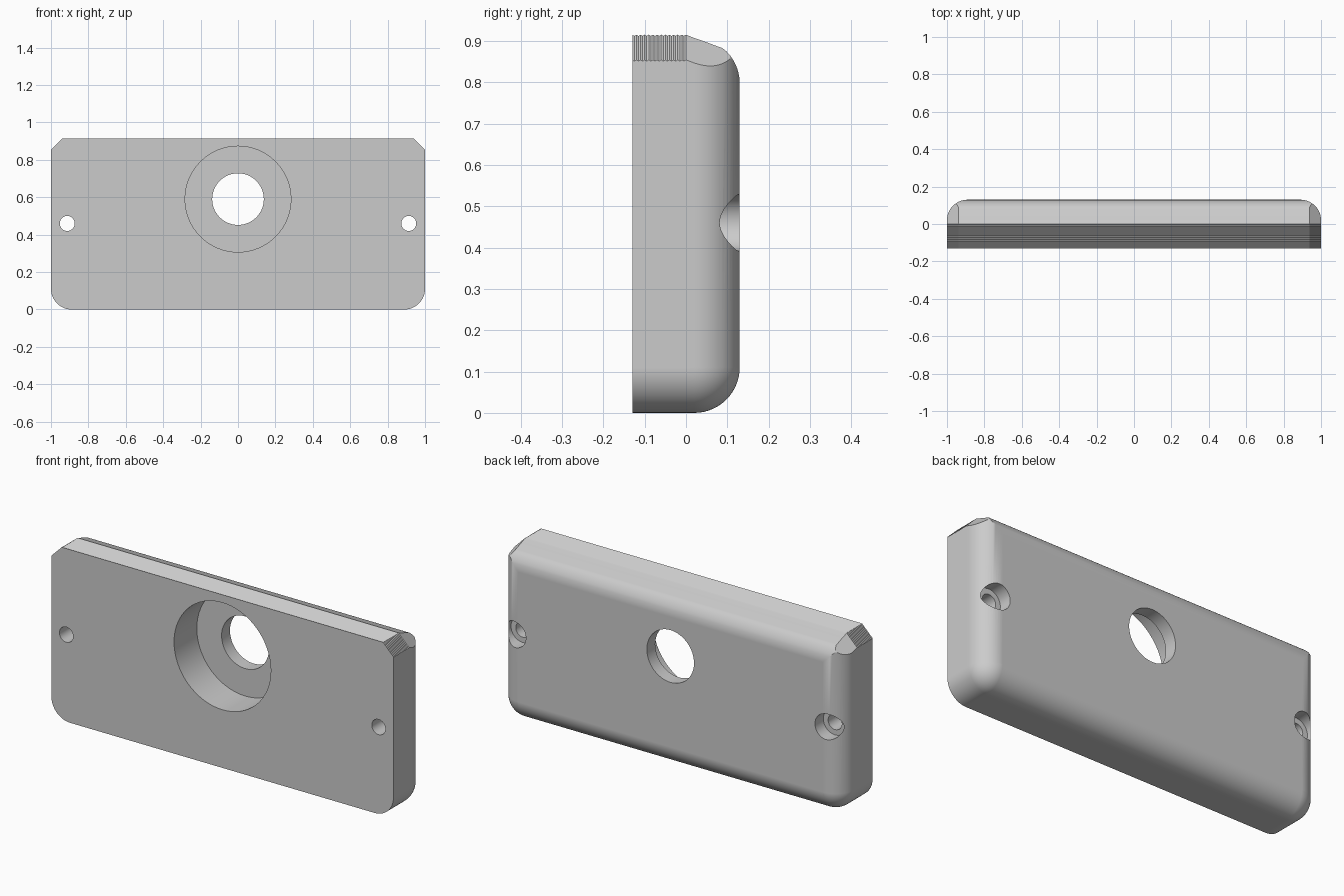
import bpy
import bmesh
from math import sin, cos, pi, radians

cube = bpy.data.objects.get("Cube")
if cube:
    bpy.data.objects.remove(cube, do_unlink=True)

FRONT, BACK = -0.13, 0.13
RADIUS = 0.11
HEIGHT = 0.915
CHAMFER = 0.061
SLOPE = 0.37
TEETH = 13
STEPS = 14

grey = bpy.data.materials.new("plain grey")
grey.use_nodes = True
grey.diffuse_color = (0.6, 0.6, 0.6, 1)
grey.node_tree.nodes["Principled BSDF"].inputs["Base Color"].default_value = (0.6, 0.6, 0.6, 1)


def section(inset, drop, limit):
    """Outline across the plate: round bottom corners, chamfered top corners."""
    r = RADIUS - inset
    half = []
    for i in range(STEPS + 1):
        a = -pi / 2 + pi / 2 * i / STEPS
        half.append((1 - RADIUS + r * cos(a), RADIUS + r * sin(a)))
    side = 1 - inset
    top = min(HEIGHT - drop, limit)
    diagonal = 1 + HEIGHT - CHAMFER - drop
    half.append((side, min(top, diagonal - side)))
    half.append((min(side, diagonal - top), top))
    return half + [(-x, z) for x, z in reversed(half)]


# Sections from front to back: ribbed top, then sloped top and rounded back edges
layers = []
for i in range(2 * TEETH + 1):
    y = FRONT * (1 - i / (2 * TEETH))
    layers.append((y, section(0, 0.003 * (i % 2), 2)))
for i in range(STEPS + 1):
    a = pi / 2 * i / STEPS
    y = BACK - RADIUS + RADIUS * sin(a)
    inset = RADIUS * (1 - cos(a))
    layers.append((y, section(inset, SLOPE * y, 0.907 - inset)))

bm = bmesh.new()
rings = [[bm.verts.new((x, y, z)) for x, z in pts] for y, pts in layers]
for a, b in zip(rings, rings[1:]):
    for i in range(len(a)):
        j = (i + 1) % len(a)
        bm.faces.new((a[i], a[j], b[j], b[i]))
bm.faces.new(rings[0])
bm.faces.new(rings[-1])
bmesh.ops.remove_doubles(bm, verts=bm.verts[:], dist=0.0001)
bmesh.ops.recalc_face_normals(bm, faces=bm.faces[:])
mesh = bpy.data.meshes.new("plate_body")
bm.to_mesh(mesh)
bm.free()
body = bpy.data.objects.new("plate_body", mesh)
bpy.context.collection.objects.link(body)
mesh.materials.append(grey)


def bore(x, z, radius, y0, y1):
    """Cut a round hole running front to back between y0 and y1."""
    bpy.ops.mesh.primitive_cylinder_add(
        vertices=64, radius=radius, depth=y1 - y0,
        location=(x, (y0 + y1) / 2, z), rotation=(pi / 2, 0, 0))
    cutter = bpy.context.object
    cutter.name = "hole_cutter"
    cutter.hide_render = True
    cutter.data.materials.append(grey)
    mod = body.modifiers.new("hole", "BOOLEAN")
    mod.operation = "DIFFERENCE"
    mod.solver = "EXACT"
    mod.object = cutter
    bpy.context.view_layer.objects.active = body
    bpy.ops.object.modifier_apply(modifier=mod.name)
    bpy.data.objects.remove(cutter, do_unlink=True)


# Central stepped opening, wide at the front
bore(0, 0.59, 0.283, -0.3, 0.06)
bore(0, 0.59, 0.138, -0.3, 0.3)

# Screw holes, recessed from the back
for side in (-1, 1):
    bore(side * 0.913, 0.46, 0.068, 0.06, 0.3)
    bore(side * 0.913, 0.46, 0.04, -0.3, 0.3)

# Smooth shading that keeps the rims and flat faces crisp
bpy.ops.object.select_all(action="DESELECT")
body.select_set(True)
bpy.context.view_layer.objects.active = body
bpy.ops.object.shade_smooth_by_angle(angle=radians(25))
weighted = body.modifiers.new("even_shading", "WEIGHTED_NORMAL")
weighted.keep_sharp = True
